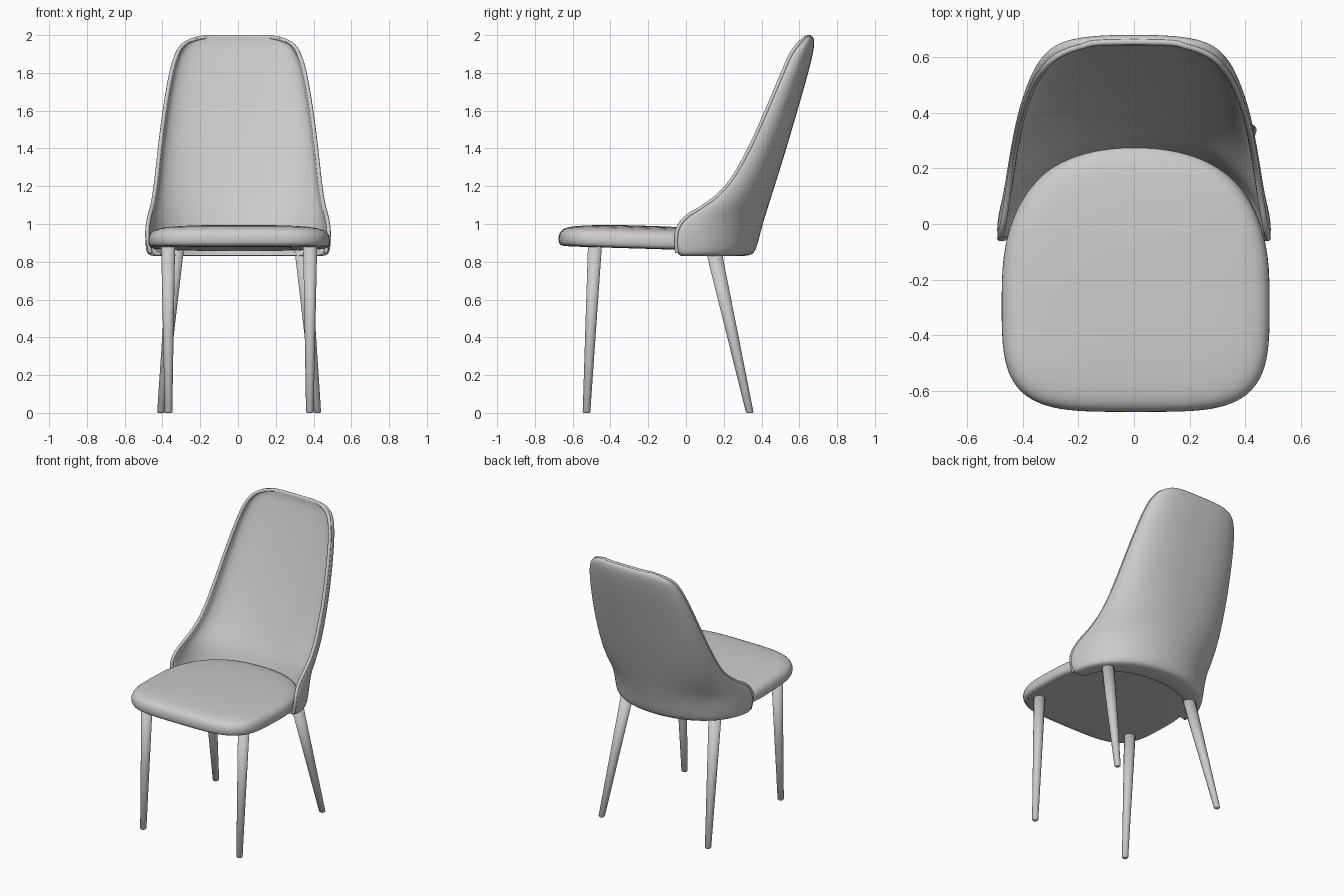
import bpy, bmesh
from math import sin, cos, pi
from mathutils import Vector

if "Cube" in bpy.data.objects:
    bpy.data.objects.remove(bpy.data.objects["Cube"])

SHIFT = 0.006  # seat and legs sit slightly to the right of the shell


def make_object(name, bm, levels=0):
    bmesh.ops.recalc_face_normals(bm, faces=bm.faces)
    for f in bm.faces:
        f.smooth = True
    mesh = bpy.data.meshes.new(name)
    bm.to_mesh(mesh)
    bm.free()
    ob = bpy.data.objects.new(name, mesh)
    bpy.context.collection.objects.link(ob)
    if levels:
        mod = ob.modifiers.new("smooth", 'SUBSURF')
        mod.levels = mod.render_levels = levels
    return ob


def spow(v, e):
    return abs(v) ** e * (1 if v >= 0 else -1)


def loft(bm, rings):
    rows = [[bm.verts.new(p) for p in ring] for ring in rings]
    n = len(rows[0])
    for a, b in zip(rows, rows[1:]):
        for j in range(n):
            k = (j + 1) % n
            bm.faces.new((a[j], a[k], b[k], b[j]))
    return rows


# Seat cushion: rounded outline, domed top, slight backward tilt
def outline(a, s, z):
    front = sin(a) < 0
    e = 2 / (4.0 if front else 2.4)
    x = SHIFT + 0.483 * s * spow(cos(a), e)
    y = -0.25 + (0.426 if front else 0.535) * s * spow(sin(a), e)
    return Vector((x, y, z - 0.03 * (y + 0.45)))


bm = bmesh.new()
profile = [(0.5, 0.876), (0.94, 0.876), (0.985, 0.882), (1.0, 0.905), (0.998, 0.932),
           (0.975, 0.957), (0.92, 0.974), (0.8, 0.986), (0.5, 0.995), (0.2, 0.998)]
rows = loft(bm, [[outline(2 * pi * (i + 0.5) / 48, s, z) for i in range(48)] for s, z in profile])
bm.faces.new(rows[0])
bm.faces.new(rows[-1])
make_object("seat", bm, 1)

# Backrest shell rows: z, half width, front y, back y, side thickness, back thickness
SHELL = [(0.829, 0.472, -0.035, 0.335, 0.11, 0.14),
         (0.848, 0.489, -0.048, 0.367, 0.05, 0.12),
         (0.92, 0.495, -0.054, 0.387, 0.028, 0.115),
         (0.98, 0.493, -0.045, 0.402, 0.026, 0.11),
         (1.04, 0.482, 0.0, 0.42, 0.026, 0.10),
         (1.10, 0.465, 0.11, 0.438, 0.026, 0.09),
         (1.20, 0.448, 0.228, 0.47, 0.026, 0.08),
         (1.40, 0.427, 0.34, 0.532, 0.026, 0.065),
         (1.60, 0.402, 0.428, 0.59, 0.026, 0.055),
         (1.80, 0.368, 0.515, 0.648, 0.026, 0.05),
         (1.90, 0.338, 0.562, 0.672, 0.026, 0.045),
         (1.95, 0.306, 0.602, 0.68, 0.026, 0.04),
         (1.983, 0.25, 0.634, 0.678, 0.024, 0.036),
         (1.996, 0.185, 0.651, 0.666, 0.02, 0.025)]
N = 24


def section(z, w, yf, yb):
    # rounder near the seat, squarer towards the top
    e = 2 / (2.1 + 0.5 * min(1, max(0, (z - 0.95) / 0.8)))
    pts = []
    for j in range(N + 1):
        t = -pi / 2 + pi * j / N
        pts.append(Vector((w * spow(sin(t), e), yf + (yb - yf) * max(cos(t), 0) ** e, z)))
    return pts


bm = bmesh.new()
rings, rim = [], []
for z, w, yf, yb, ts, tb in SHELL:
    d = 0.02 * min(1, max(0, (z - 1.75) / 0.2))
    outer = section(z, w, yf, yb)
    inner = section(z, w - ts, yf - d, yb - tb)
    rings.append(outer + inner[::-1])
    rim.append([(a + b) / 2 for a, b in zip(outer, inner)])
rows = loft(bm, rings)
for r in (rows[0], rows[-1]):
    for j in range(N):
        bm.faces.new((r[j], r[j + 1], r[-2 - j], r[-1 - j]))
make_object("backrest", bm, 2)

# Piping along the rim of the backrest
path = [r[0] for r in rim[1:-1]] + rim[-1][::4] + [r[-1] for r in rim[-2:0:-1]]
curve = bpy.data.curves.new("rim_piping", 'CURVE')
curve.dimensions = '3D'
curve.bevel_depth = 0.011
curve.bevel_resolution = 3
curve.use_fill_caps = True
spline = curve.splines.new('NURBS')
spline.points.add(len(path) - 1)
for p, co in zip(spline.points, path):
    p.co = (co.x, co.y, co.z - (0.006 if co.z > 1.97 else 0), 1)
spline.order_u = 3
spline.use_endpoint_u = True
spline.resolution_u = 6
bpy.context.collection.objects.link(bpy.data.objects.new("rim_piping", curve))


# Tapered round legs with horizontal ends
def leg(name, foot, top, r0, r1):
    bm = bmesh.new()
    rings = []
    for f, shrink in ((0, 0.75), (0.006, 1), (0.5, 1), (1, 1)):
        c = Vector(foot).lerp(Vector(top), f) + Vector((SHIFT, 0, 0))
        r = (r0 + (r1 - r0) * f) * shrink
        rings.append([c + Vector((r * cos(2 * pi * i / 24), r * sin(2 * pi * i / 24), 0))
                      for i in range(24)])
    rows = loft(bm, rings)
    bm.faces.new(rows[0])
    bm.faces.new(rows[-1])
    make_object(name, bm)


for s, side in ((-1, "left"), (1, "right")):
    leg("front_leg_" + side, (s * 0.374, -0.527, 0), (s * 0.376, -0.482, 0.89), 0.02, 0.037)
    leg("rear_leg_" + side, (s * 0.414, 0.338, 0), (s * 0.335, 0.145, 0.865), 0.02, 0.042)
